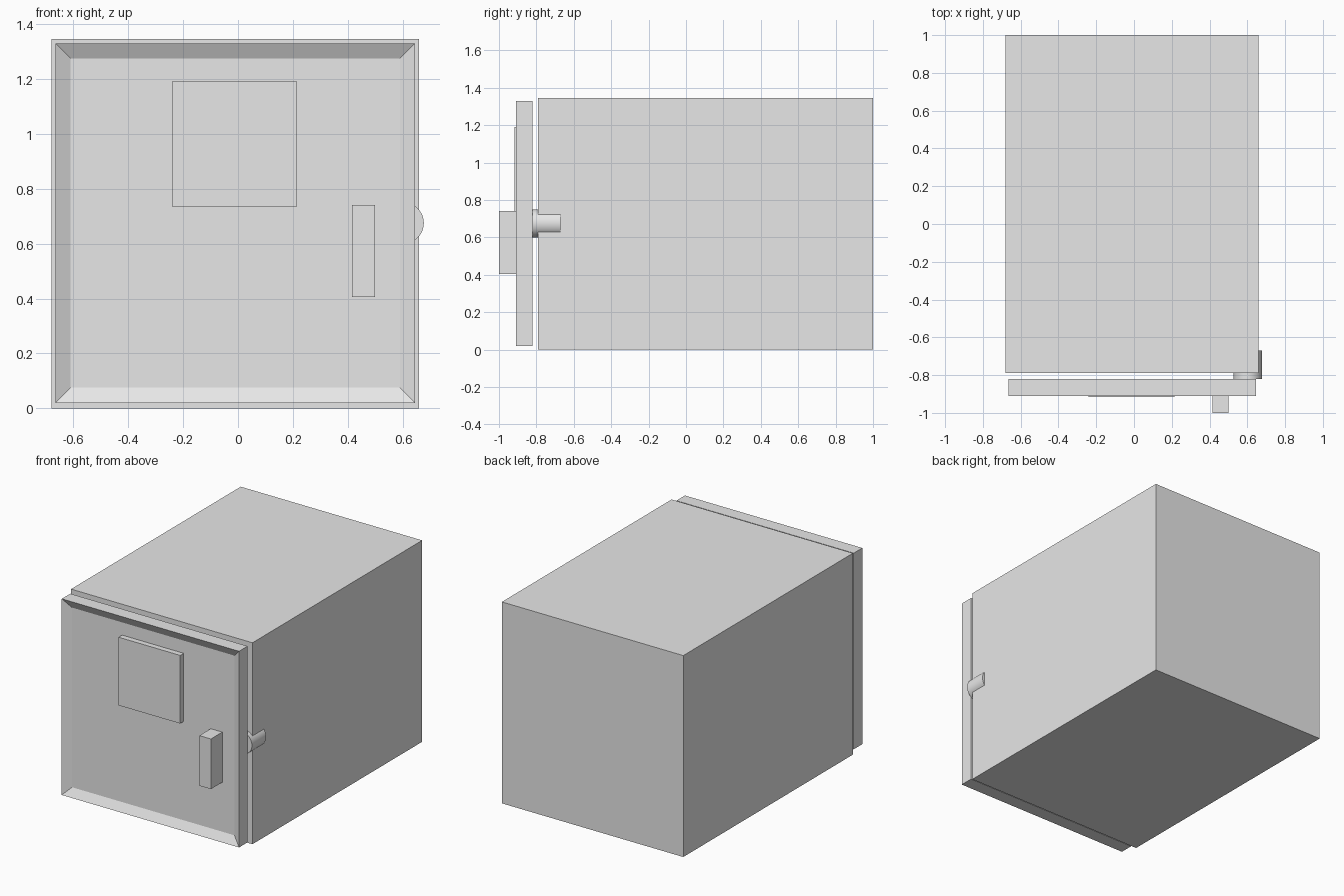
import bpy
import bmesh
import math
from mathutils import Vector

cube = bpy.data.objects.get("Cube")
if cube:
    bpy.data.objects.remove(cube, do_unlink=True)

# Single plain grey finish
grey = bpy.data.materials.new("light grey")
grey.use_nodes = True
colour = (0.8, 0.8, 0.8, 1.0)
grey.diffuse_color = colour
grey.node_tree.nodes["Principled BSDF"].inputs["Base Color"].default_value = colour


def box(name, x, y, z):
    """Box spanning the given (low, high) ranges."""
    bm = bmesh.new()
    bmesh.ops.create_cube(bm, size=1)
    for v in bm.verts:
        v.co = Vector([r[0] if c < 0 else r[1] for c, r in zip(v.co, (x, y, z))])
    mesh = bpy.data.meshes.new(name)
    bm.to_mesh(mesh)
    bm.free()
    mesh.materials.append(grey)
    obj = bpy.data.objects.new(name, mesh)
    bpy.context.collection.objects.link(obj)
    return obj


# Cabinet body
box("cabinet_body", (-0.68, 0.66), (-0.79, 1.0), (0, 1.345))

# Door with a recessed front panel
door = box("door", (-0.665, 0.645), (-0.91, -0.82), (0.02, 1.33))
bm = bmesh.new()
bm.from_mesh(door.data)
bm.normal_update()
front = min(bm.faces, key=lambda f: f.calc_center_median().y)
bmesh.ops.inset_region(bm, faces=[front], thickness=0.078, depth=0)
for v in front.verts:
    v.co.y = -0.88
bm.to_mesh(door.data)
bm.free()

# Raised plate and handle on the recessed panel
box("front_plate", (-0.24, 0.215), (-0.917, -0.88), (0.735, 1.19))
box("handle", (0.415, 0.5), (-1.0, -0.88), (0.405, 0.74))

# Hinge pin joining door and body
bpy.ops.mesh.primitive_cylinder_add(
    vertices=48, radius=0.075, depth=0.15,
    location=(0.602, -0.745, 0.675), rotation=(math.pi / 2, 0, 0))
hinge = bpy.context.object
hinge.name = "hinge_pin"
hinge.data.materials.append(grey)
bpy.ops.object.shade_smooth_by_angle(angle=math.radians(30))
